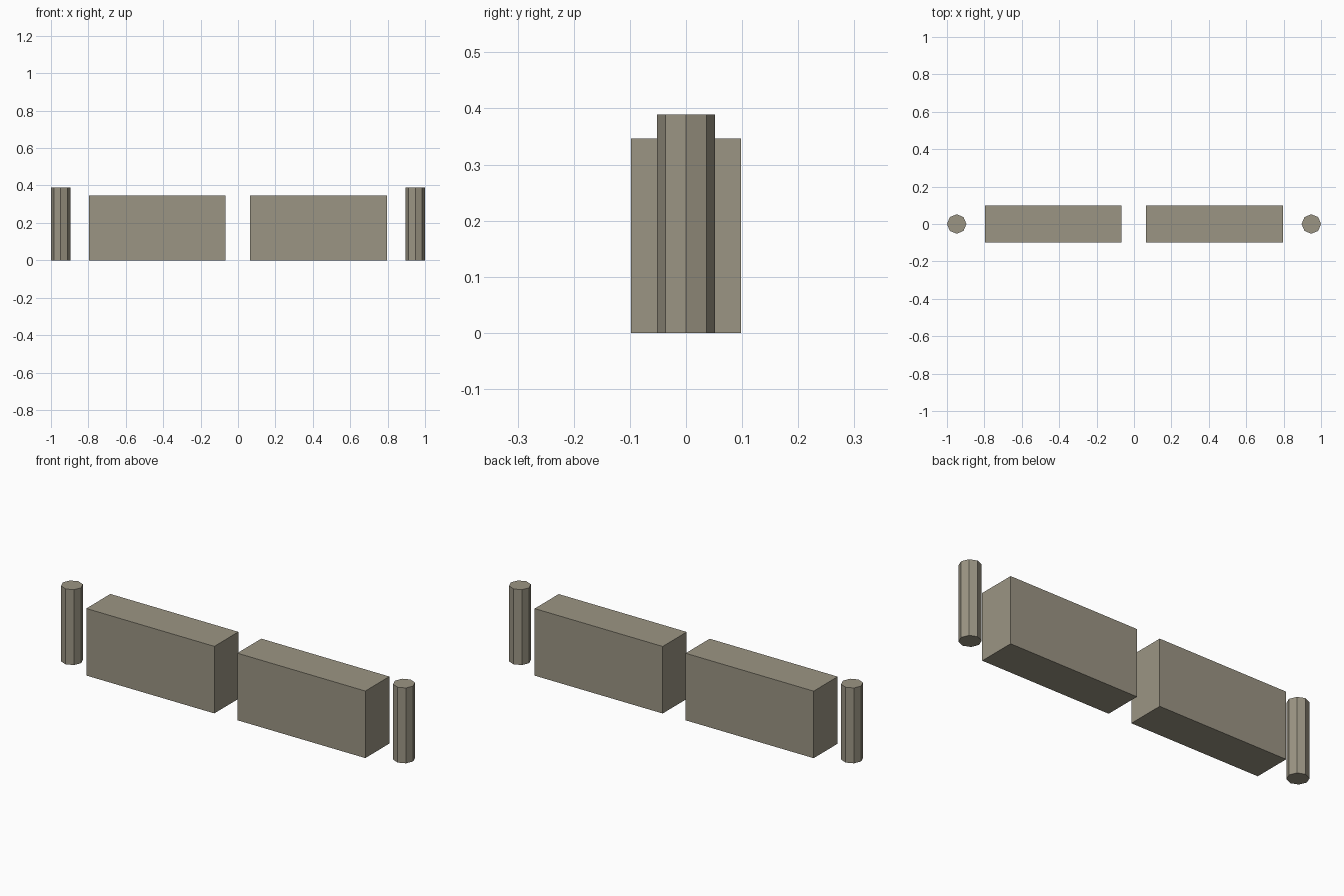
import bpy

if "Cube" in bpy.data.objects:
    bpy.data.objects.remove(bpy.data.objects["Cube"])

stone = bpy.data.materials.new("warm_grey_stone")
stone.diffuse_color = (0.33, 0.30, 0.23, 1.0)
stone.use_nodes = True
stone.node_tree.nodes["Principled BSDF"].inputs["Base Color"].default_value = stone.diffuse_color


def finish(name):
    """Name the active object and give it the stone colour."""
    obj = bpy.context.object
    obj.name = name
    obj.data.materials.append(stone)


def block(name, x, size):
    """Rectangular block standing on the ground."""
    bpy.ops.mesh.primitive_cube_add(size=1, location=(x, 0, size[2] / 2))
    bpy.context.object.scale = size
    bpy.ops.object.transform_apply(location=False, rotation=False, scale=True)
    finish(name)


def post(name, x, radius, height):
    """Eight-sided post standing on the ground."""
    bpy.ops.mesh.primitive_cylinder_add(vertices=8, radius=radius, depth=height,
                                        location=(x, 0, height / 2))
    finish(name)


# A wall block and an end post on each side of the central gap
for side, sign in (("left", -1), ("right", 1)):
    block(side + "_barrier", sign * 0.431 - 0.001, (0.731, 0.196, 0.346))
    post(side + "_post", sign * 0.948, 0.052, 0.389)
